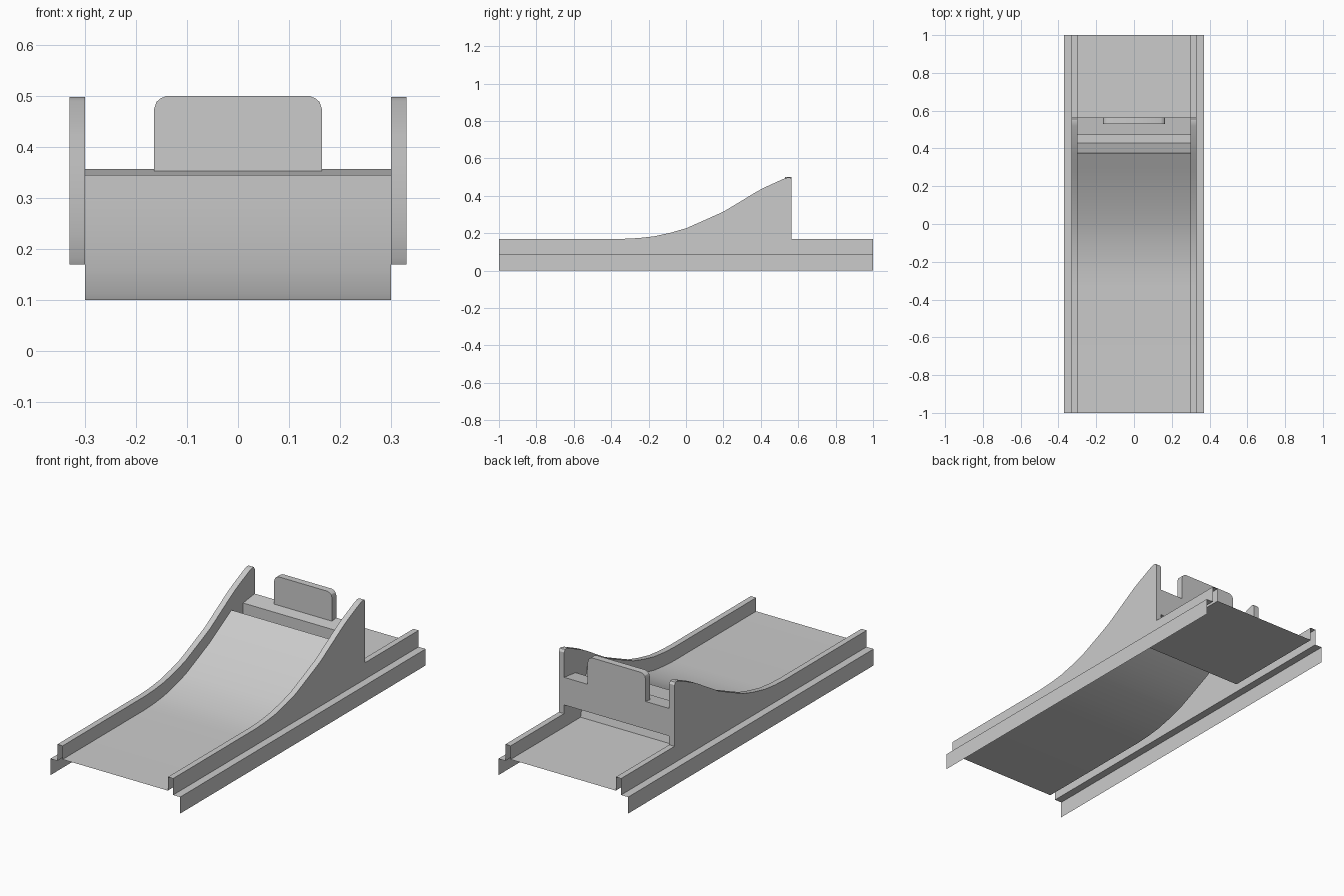
import bpy, bmesh, math

if "Cube" in bpy.data.objects:
    bpy.data.objects.remove(bpy.data.objects["Cube"])

grey = bpy.data.materials.new("light grey")
grey.diffuse_color = (0.6, 0.6, 0.6, 1)
grey.use_nodes = True
grey.node_tree.nodes["Principled BSDF"].inputs["Base Color"].default_value = grey.diffuse_color


def make(name, bm, angle=30):
    me = bpy.data.meshes.new(name)
    bm.to_mesh(me)
    bm.free()
    me.materials.append(grey)
    ob = bpy.data.objects.new(name, me)
    bpy.context.collection.objects.link(ob)
    bpy.context.view_layer.objects.active = ob
    ob.select_set(True)
    bpy.ops.object.shade_smooth_by_angle(angle=math.radians(angle))
    ob.select_set(False)
    return ob


# Track sheet: stations along the length (y, side wall top, deck height)
stations = [(-1, .17, .10), (-.33, .17, .10), (-.25, .174, .104), (-.17, .183, .113),
            (-.08, .203, .133), (0, .226, .156), (.1, .27, .20), (.2, .315, .245),
            (.3, .375, .302), (.375, .42, .345), (.40, .434, .235), (.43, .449, .10),
            (.52, .490, .10), (.545, .498, .10), (.557, .497, .10), (.565, .485, .10),
            (.565, .17, .10), (1, .17, .10)]


def section(top, deck):
    half = [(.37, 0), (.37, .085), (.33, .085), (.33, top), (.30, top), (.30, deck)]
    return half + [(-x, z) for x, z in reversed(half)]


bm = bmesh.new()
rows = [[bm.verts.new((x, y, z)) for x, z in section(t, d)] for y, t, d in stations]
for a, b in zip(rows, rows[1:]):
    for i in range(len(a) - 1):
        quad = (b[i], b[i + 1], a[i + 1], a[i])
        # at the upright wall end only the narrow cap has any area
        if a[0].co.y == b[0].co.y and i not in (3, 7):
            continue
        bm.faces.new(quad)
bmesh.ops.remove_doubles(bm, verts=bm.verts, dist=1e-5)
make("track_and_ramp", bm)


def prism(name, pts, place, depth):
    """Extrude a closed outline by a vector."""
    bm = bmesh.new()
    f = bm.faces.new([bm.verts.new(place(*p)) for p in pts])
    r = bmesh.ops.extrude_face_region(bm, geom=[f])
    bmesh.ops.translate(bm, vec=depth,
                        verts=[g for g in r["geom"] if isinstance(g, bmesh.types.BMVert)])
    bmesh.ops.recalc_face_normals(bm, faces=bm.faces)
    return make(name, bm)


# Cross beam behind the ramp crest, with a slightly sloped top
prism("cross_beam", [(.47, .215), (.565, .215), (.565, .357), (.47, .345)],
      lambda y, z: (-.30, y, z), (.60, 0, 0))

# Upright stop tab with rounded upper corners
corner = [(.165, .35), (.165, .472), (.16, .488), (.152, .495), (.14, .5)]
prism("stop_tab", corner + [(-x, z) for x, z in reversed(corner)],
      lambda x, z: (x, .53, z), (0, .035, 0))
